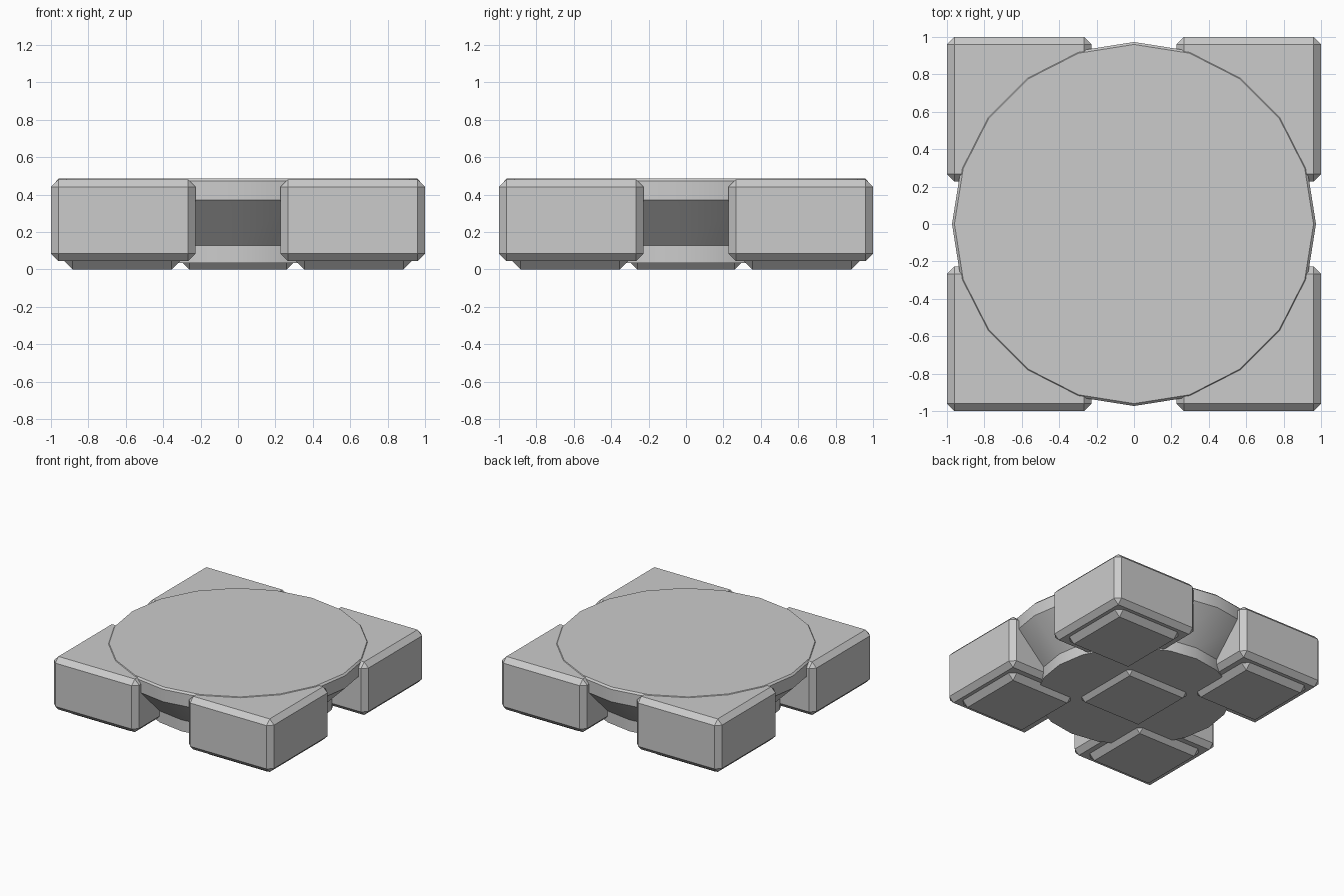
import bpy, bmesh, math

if "Cube" in bpy.data.objects:
    bpy.data.objects.remove(bpy.data.objects["Cube"])


def finish(bm, name):
    bmesh.ops.recalc_face_normals(bm, faces=bm.faces)
    me = bpy.data.meshes.new(name)
    bm.to_mesh(me)
    bm.free()
    ob = bpy.data.objects.new(name, me)
    bpy.context.collection.objects.link(ob)
    return ob


def chamfered_box(name, cx, cy, half, z0, z1, chamfer):
    bm = bmesh.new()
    bmesh.ops.create_cube(bm, size=2)
    for v in bm.verts:
        v.co = (cx + v.co.x * half, cy + v.co.y * half, z1 if v.co.z > 0 else z0)
    bmesh.ops.bevel(bm, geom=bm.edges[:], offset=chamfer, segments=1,
                    affect='EDGES', profile=0.5)
    return finish(bm, name)


def turned(name, profile, sides):
    bm = bmesh.new()
    rings = [[bm.verts.new((r * math.cos(2 * math.pi * i / sides),
                            r * math.sin(2 * math.pi * i / sides), z))
              for i in range(sides)] for r, z in profile]
    for a, b in zip(rings, rings[1:]):
        for i in range(sides):
            j = (i + 1) % sides
            bm.faces.new((a[i], a[j], b[j], b[i]))
    bm.faces.new(rings[0][::-1])
    bm.faces.new(rings[-1])
    return finish(bm, name)


# Corner blocks with foot pads
for sx, nx in ((-1, "left"), (1, "right")):
    for sy, ny in ((-1, "front"), (1, "back")):
        chamfered_box(f"{ny}_{nx}_block", sx * 0.613, sy * 0.613, 0.387, 0.045, 0.481, 0.04)
        chamfered_box(f"{ny}_{nx}_pad", sx * 0.62, sy * 0.62, 0.315, 0.0, 0.13, 0.05)

# Central pad
chamfered_box("centre_pad", 0, 0, 0.305, 0.0, 0.12, 0.045)

# Round twenty-sided hub, flared towards the top
hub = turned("round_hub", [(0.73, 0.034), (0.73, 0.128), (0.973, 0.37),
                           (0.973, 0.472), (0.96, 0.486)], 20)
bpy.context.view_layer.objects.active = hub
hub.select_set(True)
bpy.ops.object.shade_smooth_by_angle(angle=math.radians(30))
